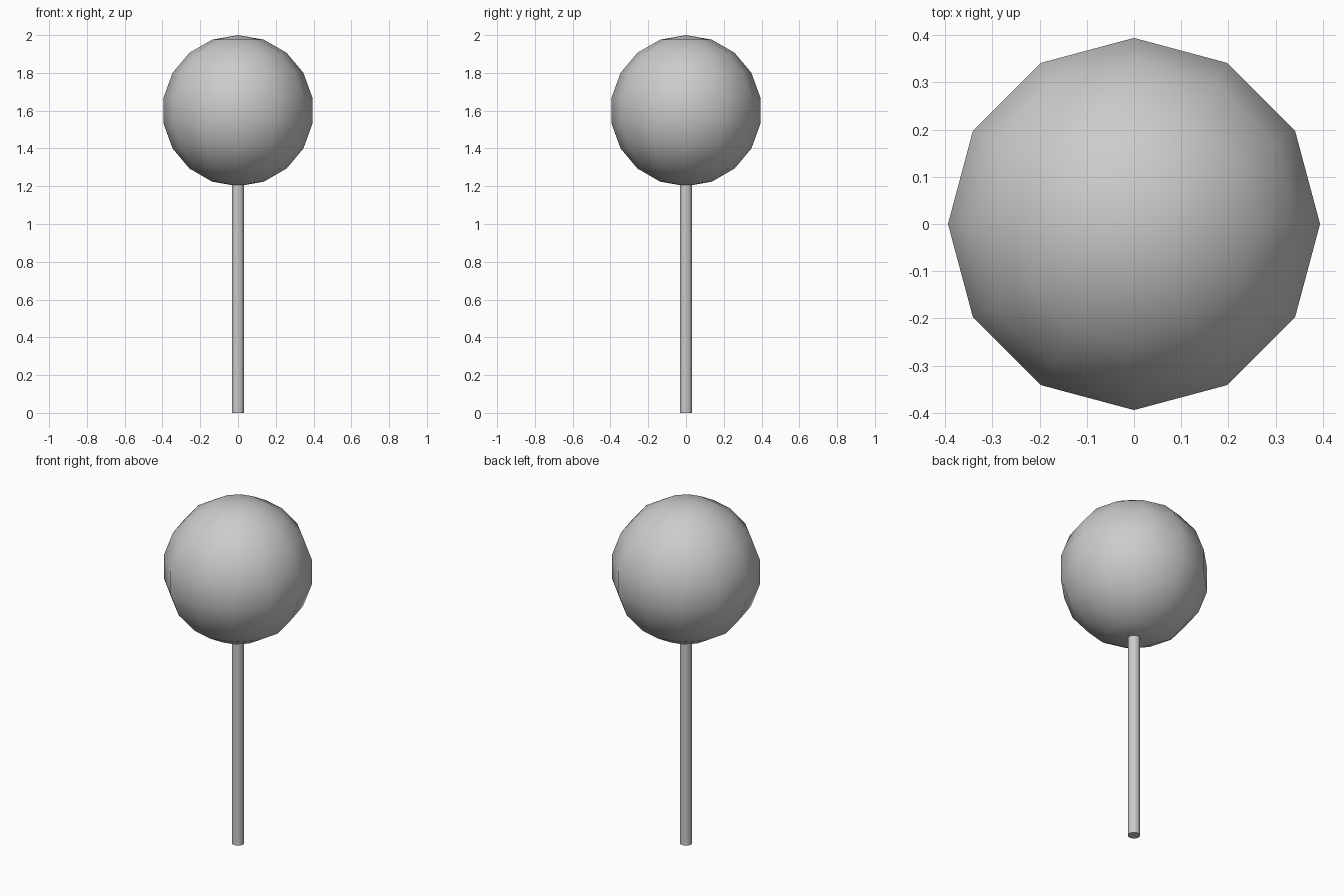
import bpy
import math

if "Cube" in bpy.data.objects:
    bpy.data.objects.remove(bpy.data.objects["Cube"])


def finish(name):
    """Name the new part and smooth it, keeping the rim edges sharp."""
    obj = bpy.context.object
    obj.name = name
    bpy.ops.object.shade_smooth_by_angle(angle=math.radians(45))
    return obj


# Round head: low-poly ball with a vertex column on each axis
bpy.ops.mesh.primitive_uv_sphere_add(segments=12, ring_count=9, radius=0.4,
                                     location=(0, 0, 1.6))
finish("ball_head")

# Stick: thin rod from the ground into the underside of the ball
STICK_TOP = 1.21
bpy.ops.mesh.primitive_cylinder_add(vertices=12, radius=0.033, depth=STICK_TOP,
                                    location=(0, 0, STICK_TOP / 2))
finish("stick")
